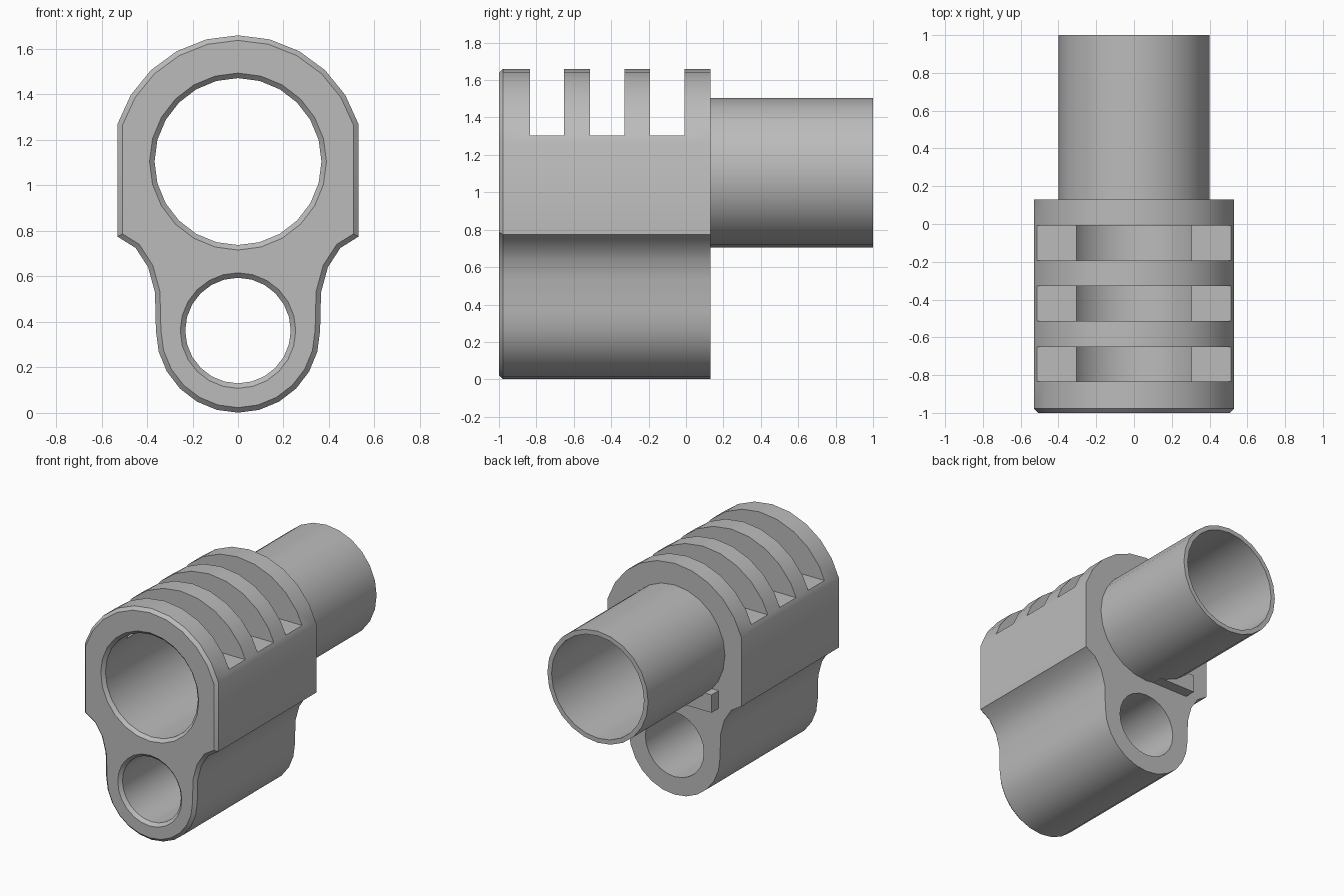
import bpy, bmesh, math
from mathutils import Vector

cube = bpy.data.objects.get("Cube")
if cube:
    bpy.data.objects.remove(cube, do_unlink=True)

BORE_Z, HOLE_Z = 1.105, 0.362
FRONT, REAR, BEVEL = -1.0, 0.13, 0.022

grey = bpy.data.materials.new("matte grey")
grey.use_nodes = True
grey.diffuse_color = (0.5, 0.5, 0.5, 1)
grey.node_tree.nodes["Principled BSDF"].inputs["Base Color"].default_value = (0.5, 0.5, 0.5, 1)


def loft(name, rings):
    """Closed solid through rings of equal point count, capped at both ends."""
    bm = bmesh.new()
    loops = [[bm.verts.new(p) for p in ring] for ring in rings]
    n = len(loops[0])
    for a, b in zip(loops, loops[1:]):
        for i in range(n):
            j = (i + 1) % n
            bm.faces.new((a[i], a[j], b[j], b[i]))
    bm.faces.new(loops[0])
    bm.faces.new(loops[-1])
    bmesh.ops.recalc_face_normals(bm, faces=bm.faces)
    mesh = bpy.data.meshes.new(name)
    bm.to_mesh(mesh)
    bm.free()
    mesh.materials.append(grey)
    obj = bpy.data.objects.new(name, mesh)
    bpy.context.collection.objects.link(obj)
    return obj


def round_solid(name, z, stations, sides=24):
    """Lathe along y from (y, radius) stations."""
    steps = [2 * math.pi * i / sides for i in range(sides)]
    return loft(name, [[(r * math.sin(a), y, z + r * math.cos(a)) for a in steps]
                       for y, r in stations])


def box(name, low, high):
    (x0, y0, z0), (x1, y1, z1) = low, high
    return loft(name, [[(x0, y, z0), (x1, y, z0), (x1, y, z1), (x0, y, z1)] for y in (y0, y1)])


def combine(target, tool, operation):
    tool.hide_render = True
    mod = target.modifiers.new(operation.lower(), 'BOOLEAN')
    mod.operation, mod.object, mod.solver = operation, tool, 'EXACT'
    bpy.context.view_layer.objects.active = target
    bpy.ops.object.modifier_apply(modifier=mod.name)
    bpy.data.objects.remove(tool, do_unlink=True)


def inset(points, d):
    """Shrink a counter-clockwise outline by d with mitred corners."""
    out = []
    for i, p in enumerate(points):
        a = (p - points[i - 1]).normalized()
        b = (points[(i + 1) % len(points)] - p).normalized()
        na, nb = Vector((-a.y, a.x)), Vector((-b.y, b.x))
        out.append(p + (na + nb) * d / (1 + na.dot(nb)))
    return out


# Half outline: lower round, concave flank, flat side, upper arc
half = [(0.361 * math.sin(math.radians(a)), HOLE_Z - 0.361 * math.cos(math.radians(a)))
        for a in range(0, 91, 15)]
half += [(0.365, 0.53), (0.395, 0.64), (0.45, 0.725), (0.53, 0.775)]
start = math.acos(0.53 / 0.555)
half += [(0.555 * math.cos(a), BORE_Z + 0.555 * math.sin(a))
         for a in (start + (math.pi / 2 - start) * i / 5 for i in range(6))]
outline = [Vector(p) for p in half] + [Vector((-x, z)) for x, z in half[-2:0:-1]]
small = inset(outline, BEVEL)

body = loft("vented_housing", [[(p.x, y, p.y) for p in ring] for y, ring in
            ((FRONT, small), (FRONT + BEVEL, outline), (REAR, outline))])

# Rear tube, joined to the housing
combine(body, round_solid("rear_tube", BORE_Z, [(0.06, 0.4), (1.0, 0.4)]), 'UNION')

# Small lug under one side of the tube
combine(body, box("tube_lug", (-0.35, 0.1, 0.712), (-0.06, 0.21, 0.84)), 'UNION')

# Main bore and lower bore, both with a chamfered front mouth
for name, z, r, end in (("main_bore", BORE_Z, 0.367, 1.1), ("lower_bore", HOLE_Z, 0.232, 0.3)):
    cutter = round_solid(name, z, [(FRONT - BEVEL, r + 2 * BEVEL), (FRONT + BEVEL, r), (end, r)])
    combine(body, cutter, 'DIFFERENCE')

# Three vent slots across the top
for y in (-0.835, -0.513, -0.192):
    combine(body, box("vent", (-0.8, y, 1.305), (0.8, y + 0.184, 1.9)), 'DIFFERENCE')

bpy.ops.object.select_all(action='DESELECT')
body.select_set(True)
bpy.context.view_layer.objects.active = body
bpy.ops.object.shade_smooth_by_angle(angle=math.radians(30))
